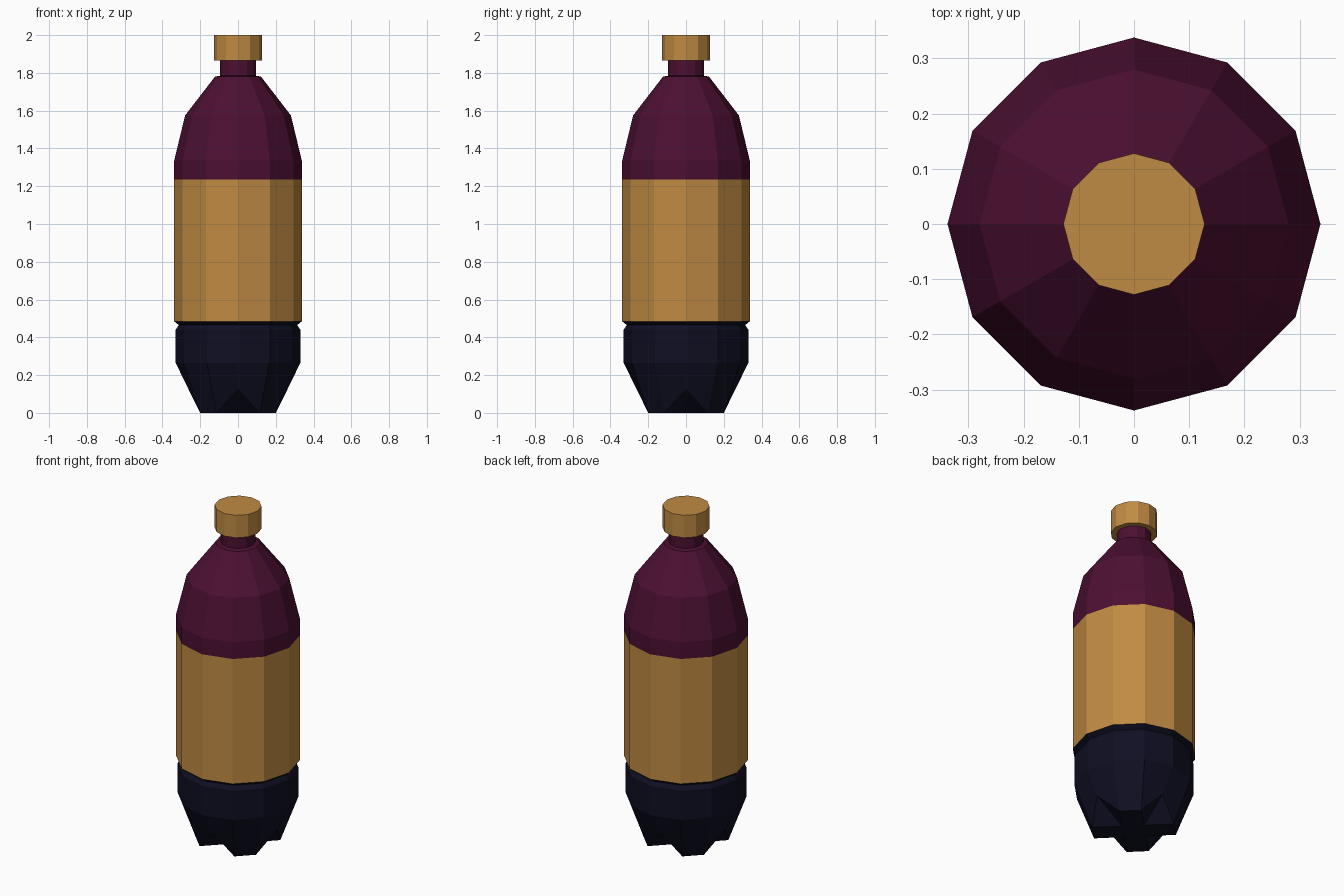
import bpy, bmesh, math

if "Cube" in bpy.data.objects:
    bpy.data.objects.remove(bpy.data.objects["Cube"])

SIDES = 12


def material(name, rgb):
    m = bpy.data.materials.new(name)
    m.diffuse_color = (*rgb, 1)
    m.use_nodes = True
    m.node_tree.nodes["Principled BSDF"].inputs["Base Color"].default_value = m.diffuse_color
    return m


NAVY = material("dark navy", (0.0047, 0.0047, 0.0165))
TAN = material("golden tan", (0.53, 0.257, 0.056))
PLUM = material("dark plum", (0.073, 0.005, 0.032))


def ring(bm, r, z):
    return [bm.verts.new((r * math.cos(math.tau * i / SIDES),
                          r * math.sin(math.tau * i / SIDES), z)) for i in range(SIDES)]


def bridge(bm, low, high, mat=0):
    for i in range(SIDES):
        j = (i + 1) % SIDES
        bm.faces.new((low[i], low[j], high[j], high[i])).material_index = mat


def finish(bm, name, mats):
    bmesh.ops.recalc_face_normals(bm, faces=bm.faces)
    me = bpy.data.meshes.new(name)
    bm.to_mesh(me)
    bm.free()
    for m in mats:
        me.materials.append(m)
    ob = bpy.data.objects.new(name, me)
    bpy.context.collection.objects.link(ob)
    return ob


# Bottle: turned profile (radius, height), coloured by height band
profile = [(0.33, 0.265), (0.33, 0.44), (0.313, 0.465), (0.338, 0.485),
           (0.338, 1.235), (0.338, 1.335), (0.28, 1.575), (0.122, 1.78),
           (0.095, 1.785), (0.095, 1.88)]
bm = bmesh.new()
rings = [ring(bm, r, z) for r, z in profile]
for k in range(len(rings) - 1):
    mid = (profile[k][1] + profile[k + 1][1]) / 2
    bridge(bm, rings[k], rings[k + 1], 0 if mid < 0.485 else 1 if mid < 1.235 else 2)
bm.faces.new(rings[-1]).material_index = 2

# Footed base: every third vertex of the foot ring is lifted into a notch
foot = ring(bm, 0.231, 0)
inner = []
for i in range(0, SIDES, 3):
    a = math.tau * i / SIDES
    r = 0.262 if i % 6 == 0 else 0.24
    foot[i].co = (r * math.cos(a), r * math.sin(a), 0.125)
    inner.append(bm.verts.new((0.085 * math.cos(a), 0.085 * math.sin(a), 0)))
bridge(bm, foot, rings[0])
sole = []
for n in range(4):
    i = 3 * n
    # notch walls
    bm.faces.new((foot[i], foot[i - 1], inner[n]))
    bm.faces.new((foot[i], foot[i + 1], inner[n]))
    # foot pad
    bm.faces.new((inner[n], foot[i + 1], foot[i + 2], inner[(n + 1) % 4]))
bm.faces.new(inner)
finish(bm, "bottle", (NAVY, TAN, PLUM))

# Cap
bm = bmesh.new()
low, high = ring(bm, 0.128, 1.865), ring(bm, 0.128, 2.0)
bridge(bm, low, high)
bm.faces.new(low)
bm.faces.new(high)
finish(bm, "cap", (TAN,))
